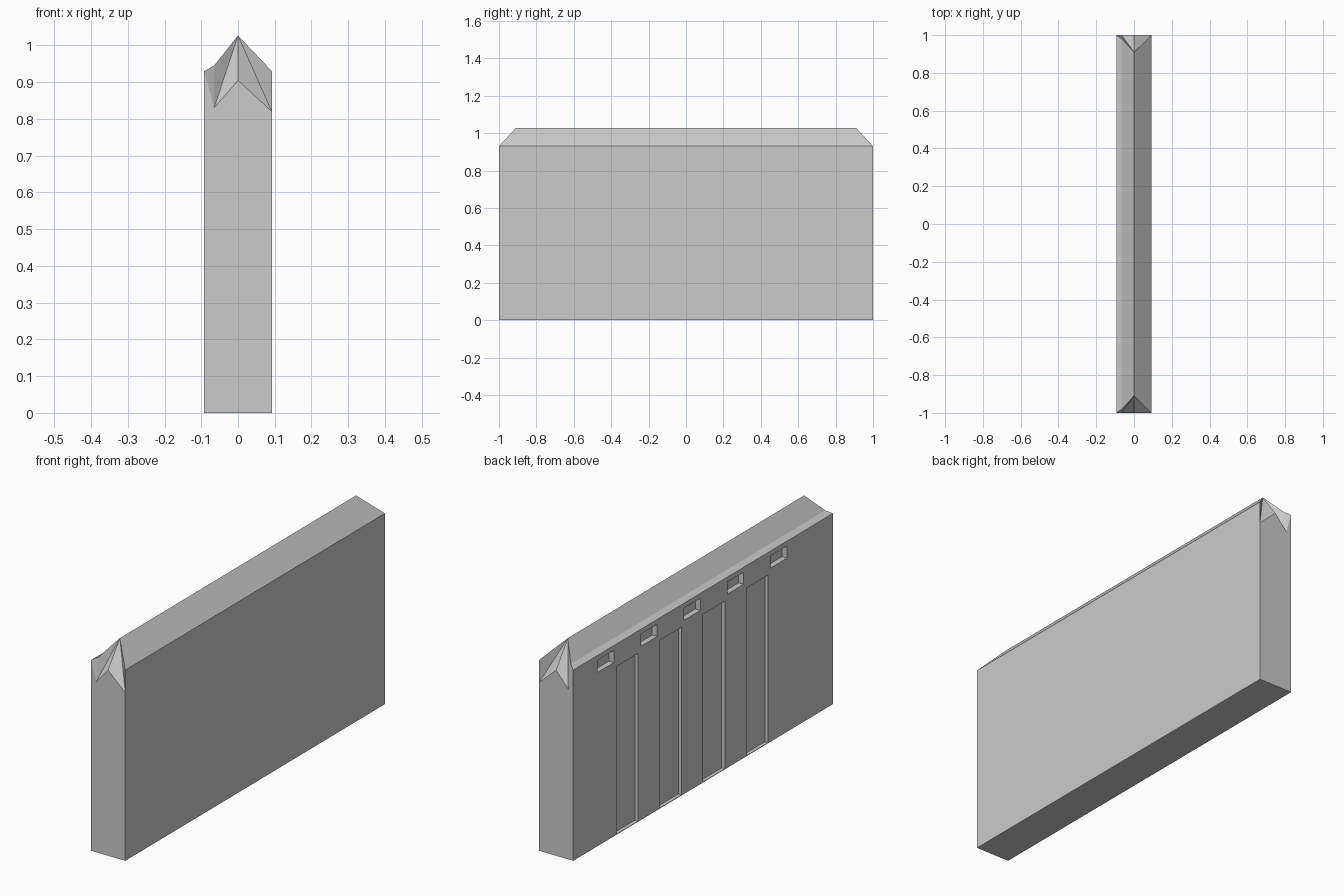
import bpy, bmesh

if "Cube" in bpy.data.objects:
    bpy.data.objects.remove(bpy.data.objects["Cube"])

XR, XI, XL = 0.092, -0.065, -0.092   # right wall, facade back plane, facade front


def finish(name, bm):
    bmesh.ops.recalc_face_normals(bm, faces=bm.faces[:])
    me = bpy.data.meshes.new(name)
    bm.to_mesh(me)
    bm.free()
    ob = bpy.data.objects.new(name, me)
    bpy.context.collection.objects.link(ob)
    return ob


def ends(bm, points):
    """Make the same points (x, z, inset) at both ends of the wall."""
    return [[bm.verts.new((x, s * (1 - d), z)) for x, z, d in points] for s in (-1, 1)]


# Main wall with pitched roof and chamfered roof ends
bm = bmesh.new()
a, b = ends(bm, [(XI, 0, 0), (XR, 0, 0), (XR, 0.82, 0), (XR, 0.93, 0),
                 (0, 1.027, 0.09), (XI, 0.945, 0.02), (XI, 0.83, 0), (0, 0.905, 0)])
for v in (a, b):
    for ids in ((0, 1, 2, 7, 6), (2, 3, 4), (2, 4, 7), (7, 4, 6), (4, 5, 6)):
        bm.faces.new([v[i] for i in ids])
for i in range(7):
    j = (i + 1) % 7
    bm.faces.new((a[i], a[j], b[j], b[i]))
finish("wall_with_roof", bm)

# Facade layer on the left side
bm = bmesh.new()
a, b = ends(bm, [(XL, 0, 0), (XI, 0, 0), (XI, 0.83, 0), (XI, 0.945, 0.02), (XL, 0.93, 0)])
for v in (a, b):
    bm.faces.new((v[0], v[1], v[2], v[4]))
    bm.faces.new((v[2], v[3], v[4]))
for i in range(5):
    j = (i + 1) % 5
    bm.faces.new((a[i], a[j], b[j], b[i]))
facade = finish("facade", bm)

# Cutter for tall panels and small windows
bm = bmesh.new()


def box(y, width, z0, z1, depth):
    vs = bmesh.ops.create_cube(bm, size=1)["verts"]
    x0, x1 = XL - 0.05, XL + depth
    bmesh.ops.scale(bm, vec=(x1 - x0, width, z1 - z0), verts=vs)
    bmesh.ops.translate(bm, vec=((x0 + x1) / 2, y, (z0 + z1) / 2), verts=vs)


for i in range(4):
    box(0.583 - i / 3, 0.167, 0.003, 0.82, 0.017)
for i in range(5):
    box(0.75 - i / 3, 0.125, 0.847, 0.906, 0.0265)
cutter = finish("opening_cutter", bm)
cutter.hide_render = True

mod = facade.modifiers.new("openings", "BOOLEAN")
mod.operation = "DIFFERENCE"
mod.solver = "EXACT"
mod.object = cutter
bpy.context.view_layer.objects.active = facade
bpy.ops.object.modifier_apply(modifier=mod.name)
bpy.data.objects.remove(cutter)
